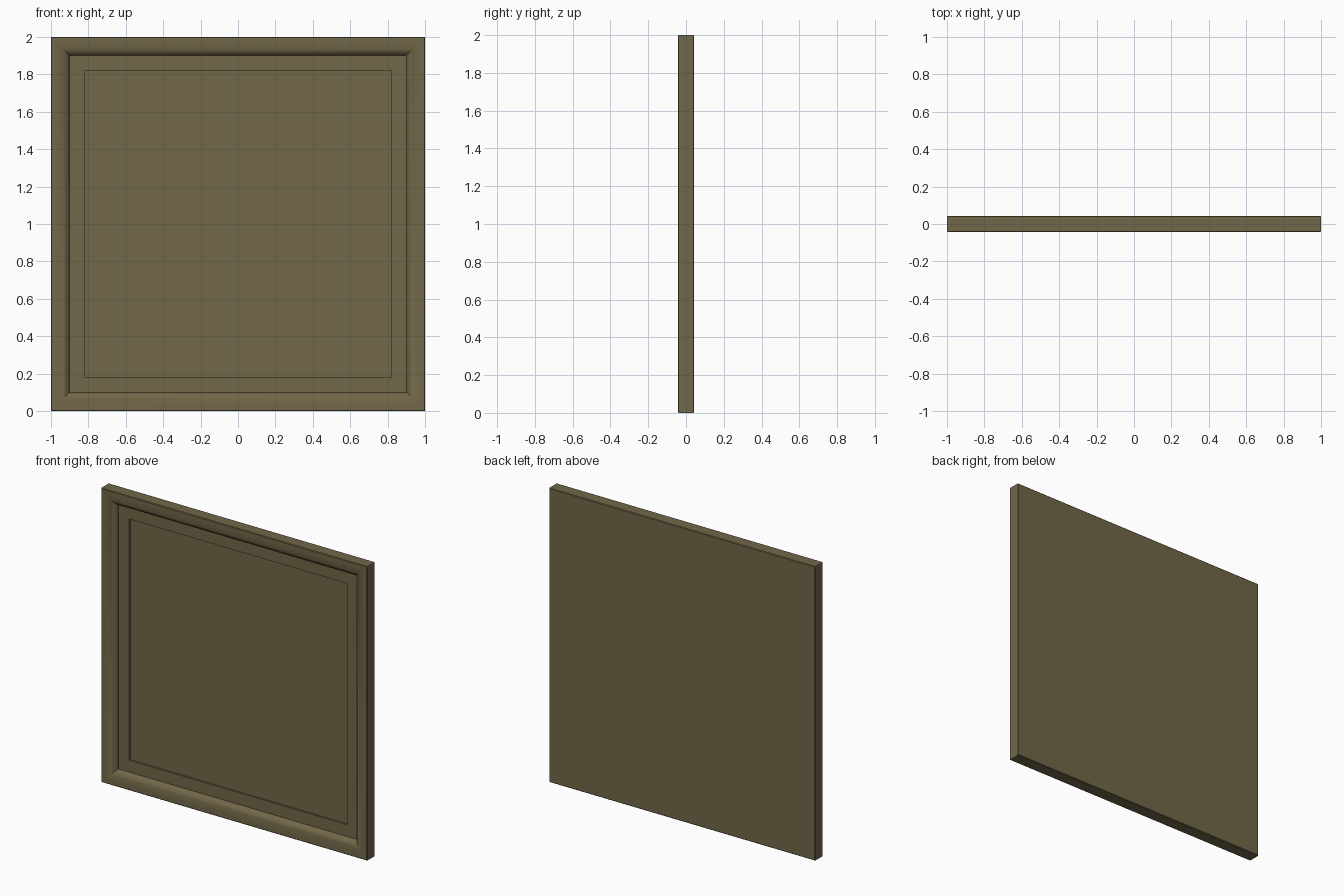
import bpy, bmesh, math

if "Cube" in bpy.data.objects:
    bpy.data.objects.remove(bpy.data.objects["Cube"])

FRONT, BACK = -0.043, 0.043
BEVEL = 0.004

def finish(bm, name, mat):
    bmesh.ops.recalc_face_normals(bm, faces=bm.faces)
    me = bpy.data.meshes.new(name)
    bm.to_mesh(me)
    bm.free()
    ob = bpy.data.objects.new(name, me)
    bpy.context.collection.objects.link(ob)
    me.materials.append(mat)
    bpy.ops.object.select_all(action='DESELECT')
    ob.select_set(True)
    bpy.context.view_layer.objects.active = ob
    bpy.ops.object.shade_smooth_by_angle(angle=math.radians(30))
    return ob

def square_loop(bm, half, y, radius=0.0):
    """Square ring of vertices facing front, optionally with rounded corners."""
    verts = []
    steps = 4 if radius else 0
    for k in range(4):
        mid = math.pi / 4 + k * math.pi / 2
        sx, sz = math.copysign(1, math.cos(mid)), math.copysign(1, math.sin(mid))
        for i in range(steps + 1):
            a = k * math.pi / 2 + (i / steps * math.pi / 2 if steps else 0)
            dx, dz = (radius * math.cos(a), radius * math.sin(a)) if radius else (0, 0)
            verts.append(bm.verts.new((sx * (half - radius) + dx, y,
                                       1 + sz * (half - radius) + dz)))
    return verts

def nested_squares(name, profile, mat, radius=0.0):
    """Bridge square rings (half width, y) and cap the first and last."""
    bm = bmesh.new()
    loops = [square_loop(bm, h, y, radius) for h, y in profile]
    for a, b in zip(loops, loops[1:]):
        n = len(a)
        for i in range(n):
            j = (i + 1) % n
            bm.faces.new((a[i], a[j], b[j], b[i]))
    bm.faces.new(loops[0])
    bm.faces.new(loops[-1])
    return finish(bm, name, mat)

mat = bpy.data.materials.new("olive_paint")
mat.diffuse_color = (0.165, 0.135, 0.065, 1)
mat.use_nodes = True
mat.node_tree.nodes["Principled BSDF"].inputs["Base Color"].default_value = mat.diffuse_color

# mitred frame with quarter-round moulding, closed back and bevelled edges
profile = [(1 - BEVEL, BACK), (1, BACK - BEVEL), (1, FRONT + BEVEL), (1 - BEVEL, FRONT)]
STEPS = 12
for i in range(STEPS + 1):
    t = i / STEPS * math.pi / 2
    profile.append((0.98 - 0.08 * math.sin(t), FRONT + 0.045 * (1 - math.cos(t))))
# flat border, then the slightly sunken centre field with softened corners
border_y, field_y = 0.002, 0.014
profile.append((0.82, border_y))
profile.append((0.82, field_y))
nested_squares("panel_frame", profile, mat)
